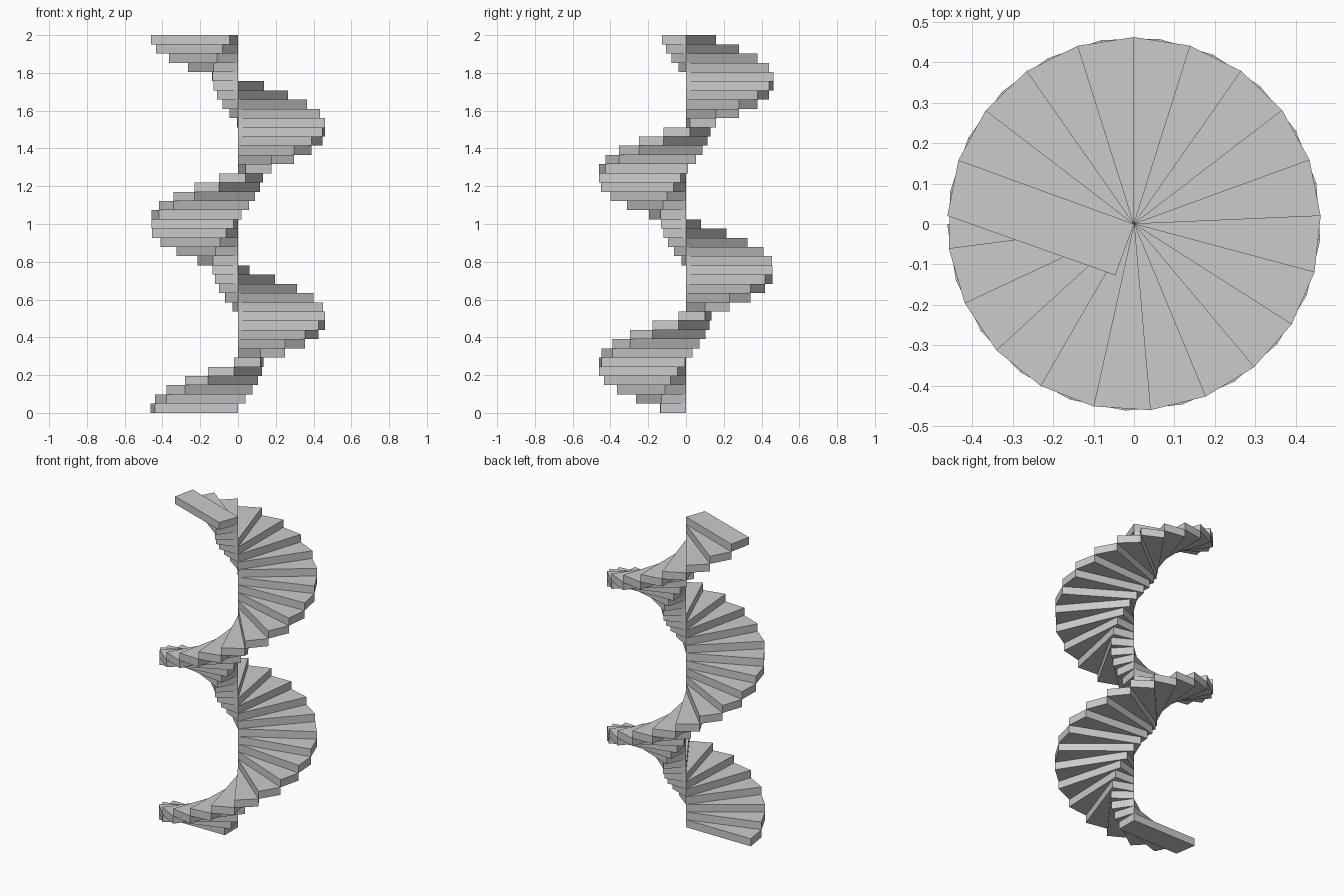
import bpy, bmesh
from math import radians, cos, sin

if "Cube" in bpy.data.objects:
    bpy.data.objects.remove(bpy.data.objects["Cube"])

STEPS = 41
RISE = 2.0 / STEPS      # thickness of each tread
TURN = radians(17.5)    # rotation from one tread to the next
RADIUS = 0.462
INNER = 0.135           # width of the tread at the axis


def polar(r, a):
    return r * cos(a), r * sin(a)


def tread(i):
    # four-sided slab with one corner on the stair axis
    a = radians(180) + i * TURN
    outline = [(0, 0), polar(RADIUS, a), polar(RADIUS, a + TURN),
               polar(INNER, a + radians(90))]
    bm = bmesh.new()
    face = bm.faces.new([bm.verts.new((x, y, i * RISE)) for x, y in outline])
    ext = bmesh.ops.extrude_face_region(bm, geom=[face])
    top = [v for v in ext["geom"] if isinstance(v, bmesh.types.BMVert)]
    bmesh.ops.translate(bm, verts=top, vec=(0, 0, RISE))
    bmesh.ops.recalc_face_normals(bm, faces=bm.faces)
    mesh = bpy.data.meshes.new(f"stair_tread_{i + 1:02d}")
    bm.to_mesh(mesh)
    bm.free()
    bpy.context.collection.objects.link(bpy.data.objects.new(mesh.name, mesh))


# spiral staircase, rising counter-clockwise
for i in range(STEPS):
    tread(i)
